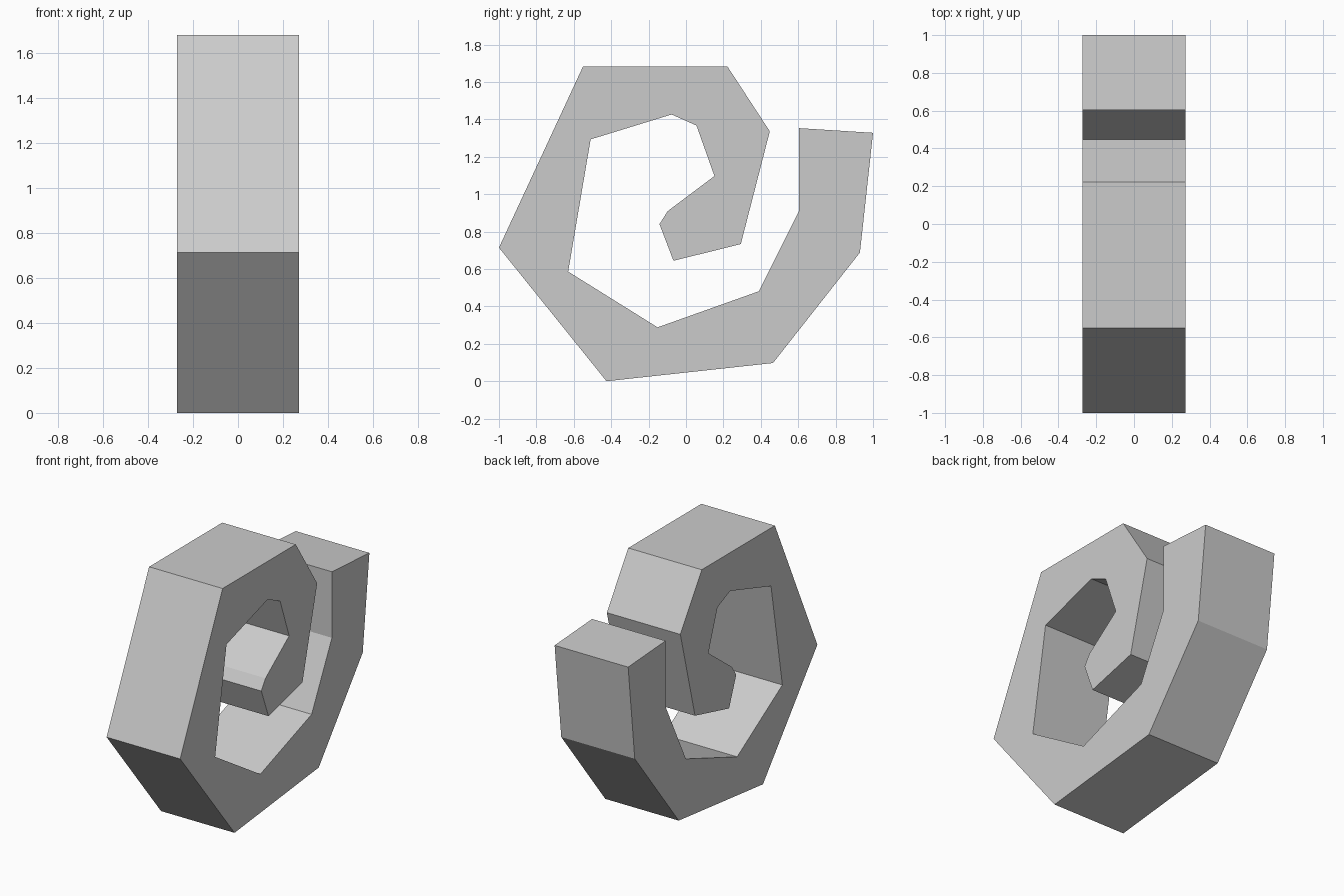
import bpy, bmesh

if "Cube" in bpy.data.objects:
    bpy.data.objects.remove(bpy.data.objects["Cube"])

HALF_WIDTH = 0.272

# Spiral outline in (y, z): outer edge from the open tip to the curled centre
outer = [(1.0, 1.328), (0.93, 0.688), (0.465, 0.097), (-0.425, 0.0),
         (-1.0, 0.714), (-0.551, 1.682), (0.222, 1.682), (0.448, 1.336),
         (0.293, 0.733), (-0.067, 0.644)]
# Inner edge from the curled centre back to the open tip
inner = [(-0.142, 0.84), (-0.098, 0.909), (0.152, 1.097), (0.056, 1.367),
         (-0.077, 1.426), (-0.51, 1.293), (-0.63, 0.586), (-0.152, 0.288),
         (0.39, 0.481), (0.604, 0.911), (0.604, 1.353)]

# Extrude the outline across the width
bm = bmesh.new()
face = bm.faces.new([bm.verts.new((-HALF_WIDTH, y, z)) for y, z in outer + inner])
result = bmesh.ops.extrude_face_region(bm, geom=[face], use_keep_orig=True)
moved = [g for g in result["geom"] if isinstance(g, bmesh.types.BMVert)]
bmesh.ops.translate(bm, verts=moved, vec=(2 * HALF_WIDTH, 0, 0))
bmesh.ops.recalc_face_normals(bm, faces=bm.faces)

mesh = bpy.data.meshes.new("spiral_block")
bm.to_mesh(mesh)
bm.free()
spiral = bpy.data.objects.new("spiral_block", mesh)
bpy.context.collection.objects.link(spiral)
